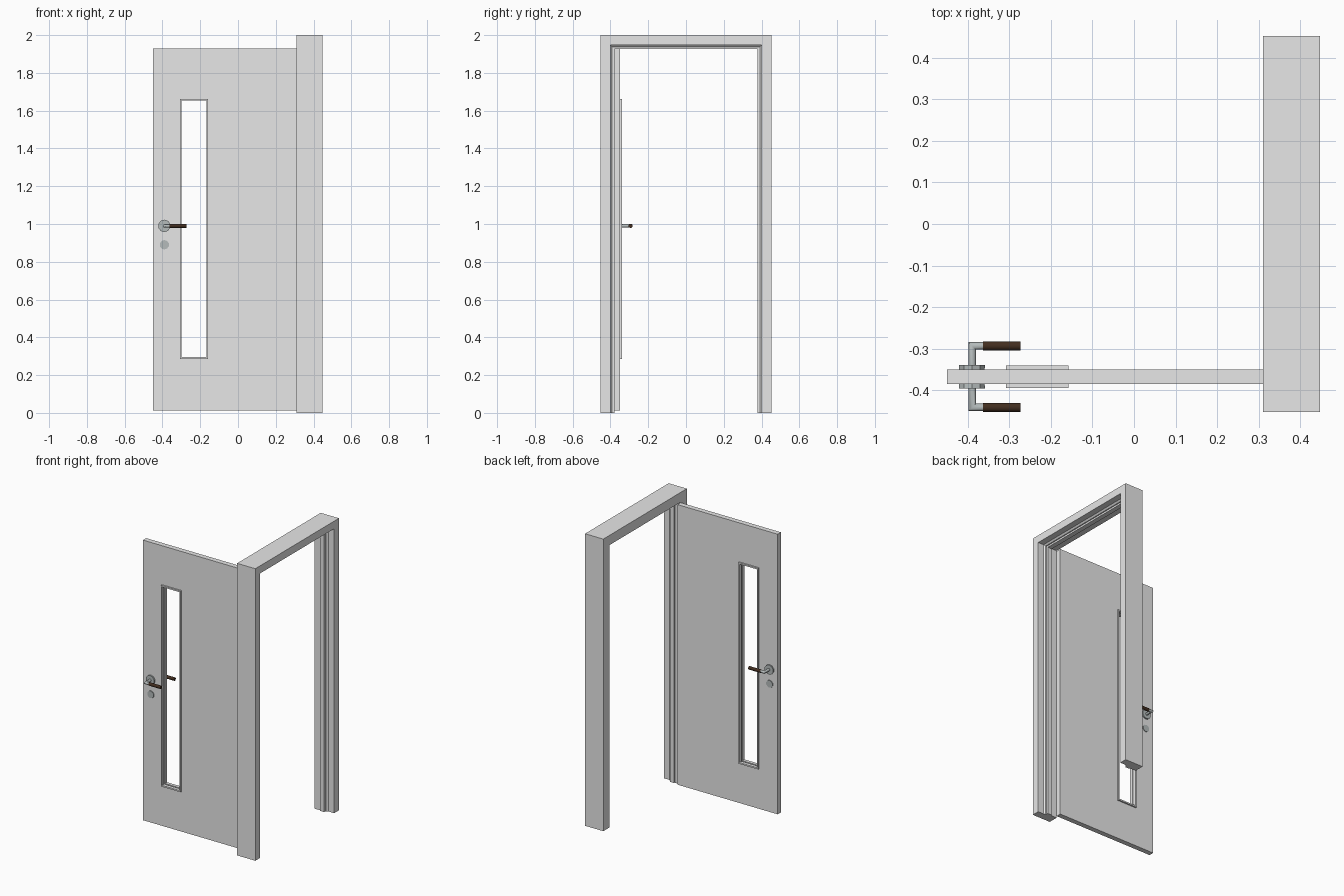
import bpy, bmesh, math
from mathutils import Matrix, Vector

if "Cube" in bpy.data.objects:
    bpy.data.objects.remove(bpy.data.objects["Cube"])


def material(name, rgb):
    m = bpy.data.materials.new(name)
    m.diffuse_color = (*rgb, 1)
    m.use_nodes = True
    m.node_tree.nodes["Principled BSDF"].inputs["Base Color"].default_value = m.diffuse_color
    return m


GREY = material("painted light grey", (0.80, 0.80, 0.80))
METAL = material("brushed metal", (0.46, 0.50, 0.50))
BROWN = material("dark brown grip", (0.055, 0.027, 0.014))


def add_object(name, bm, mat, smooth=False):
    bmesh.ops.recalc_face_normals(bm, faces=bm.faces)
    me = bpy.data.meshes.new(name)
    bm.to_mesh(me)
    bm.free()
    me.materials.append(mat)
    ob = bpy.data.objects.new(name, me)
    bpy.context.collection.objects.link(ob)
    if smooth:
        bpy.context.view_layer.objects.active = ob
        ob.select_set(True)
        bpy.ops.object.shade_smooth_by_angle(angle=math.radians(35))
        ob.select_set(False)
    return ob


def panel_ring(name, outer, inner, y0, y1, mat):
    """Rectangular panel with a rectangular hole; rects are x0, x1, z0, z1."""
    bm = bmesh.new()
    loops = []
    for y in (y0, y1):
        for x0, x1, z0, z1 in (outer, inner):
            loops.append([bm.verts.new((x, y, z)) for x, z in
                          ((x0, z0), (x1, z0), (x1, z1), (x0, z1))])
    fo, fi, bo, bi = loops
    for a, b in ((fo, fi), (bo, bi), (fo, bo), (fi, bi)):
        for i in range(4):
            j = (i + 1) % 4
            bm.faces.new((a[i], a[j], b[j], b[i]))
    return add_object(name, bm, mat)


def cylinder_between(name, a, b, r1, r2, sides, mat, smooth=True):
    a, b = Vector(a), Vector(b)
    d = b - a
    rot = Vector((0, 0, 1)).rotation_difference(d).to_matrix().to_4x4()
    bm = bmesh.new()
    bmesh.ops.create_cone(bm, cap_ends=True, segments=sides, radius1=r1, radius2=r2,
                          depth=d.length, matrix=Matrix.Translation((a + b) / 2) @ rot)
    return add_object(name, bm, mat, smooth)


def tube(name, pts, r, sides, mat):
    """Tube with mitred corners along a path in a horizontal plane."""
    pts = [Vector(p) for p in pts]
    bm = bmesh.new()
    rings = []
    for i, p in enumerate(pts):
        d1 = (p - pts[max(i - 1, 0)]).normalized()
        d2 = (pts[min(i + 1, len(pts) - 1)] - p).normalized()
        t = (d1 + d2).normalized()
        side = t.cross(Vector((0, 0, 1)))
        k = r / (max(t.dot(d1), t.dot(d2)))
        rings.append([bm.verts.new(p + side * k * math.cos(a) + Vector((0, 0, r * math.sin(a))))
                      for a in (2 * math.pi * n / sides for n in range(sides))])
    for a, b in zip(rings, rings[1:]):
        for i in range(sides):
            j = (i + 1) % sides
            bm.faces.new((a[i], a[j], b[j], b[i]))
    bm.faces.new(rings[0])
    bm.faces.new(rings[-1])
    return add_object(name, bm, mat, True)


# Door frame: stepped profile (x, depth from outer edge) swept around a U
profile = [(0.448, 0), (0.448, 0.052), (0.405, 0.052), (0.395, 0.062), (0.388, 0.062),
           (0.388, 0.074), (0.355, 0.074), (0.355, 0.067), (0.31, 0.067), (0.31, 0)]
bm = bmesh.new()
stations = []
for s, top in ((-1, False), (-1, True), (1, True), (1, False)):
    stations.append([bm.verts.new((x, s * (0.4525 - d), 2.0 - d if top else 0))
                     for x, d in profile])
n = len(profile)
for a, b in zip(stations, stations[1:]):
    for i in range(n):
        j = (i + 1) % n
        bm.faces.new((a[i], a[j], b[j], b[i]))
bm.faces.new(stations[0])
bm.faces.new(stations[-1])
add_object("door_frame", bm, GREY)

# Door leaf, standing open at a right angle
YC = -0.3675
panel_ring("door_leaf", (-0.45, 0.31, 0.012, 1.93), (-0.304, -0.162, 0.289, 1.66),
           YC - 0.0175, YC + 0.0175, GREY)

# Window beads and handles on both faces
for s, label in ((-1, "front"), (1, "back")):
    def y(d):
        return YC + s * d
    panel_ring("window_bead_" + label, (-0.308, -0.158, 0.285, 1.663),
               (-0.299, -0.167, 0.295, 1.653), y(0.005), y(0.0275), GREY)
    cylinder_between("handle_rose_" + label, (-0.39, y(0.016), 0.99), (-0.39, y(0.028), 0.99),
                     0.032, 0.033, 10, METAL, False)
    cylinder_between("lock_rose_" + label, (-0.39, y(0.016), 0.89), (-0.39, y(0.0225), 0.89),
                     0.025, 0.025, 10, METAL, False)
    tube("handle_neck_" + label, [(-0.389, y(0.02), 0.99), (-0.389, y(0.074), 0.99),
                                  (-0.36, y(0.074), 0.99)], 0.009, 12, METAL)
    cylinder_between("handle_grip_" + label, (-0.363, y(0.074), 0.99), (-0.273, y(0.074), 0.99),
                     0.011, 0.011, 12, BROWN)
